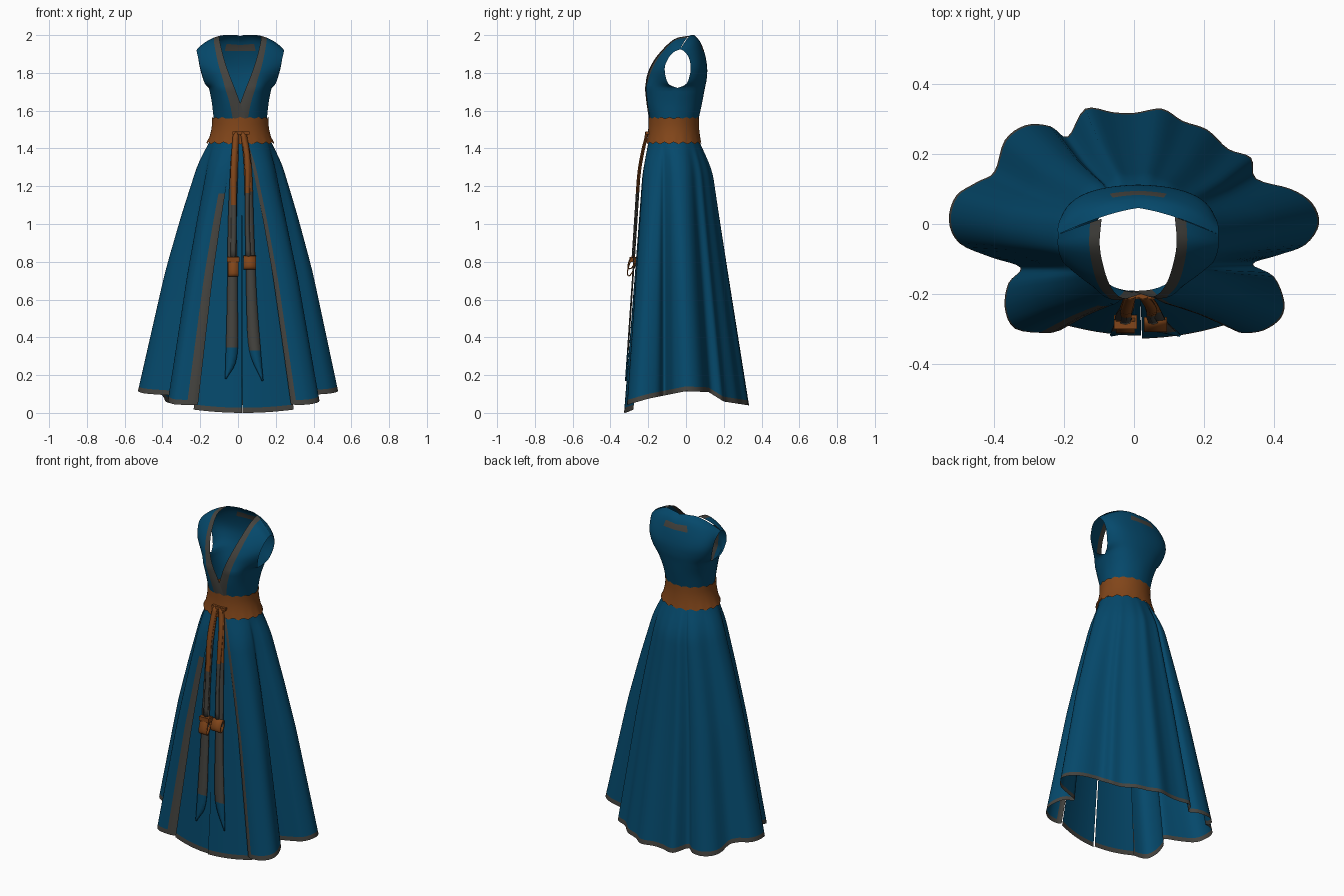
import bpy, bmesh, math
from mathutils import Vector

if "Cube" in bpy.data.objects:
    bpy.data.objects.remove(bpy.data.objects["Cube"])


def material(name, rgb):
    m = bpy.data.materials.new(name)
    m.diffuse_color = (*rgb, 1)
    m.use_nodes = True
    m.node_tree.nodes["Principled BSDF"].inputs["Base Color"].default_value = m.diffuse_color
    return m


BLUE = material("deep blue cloth", (0.0015, 0.066, 0.148))
TAN = material("tan leather", (0.22, 0.06, 0.010))
TRIM = material("grey brown trim", (0.058, 0.056, 0.049))
CX = 0.012          # centre line of the torso
CY = -0.065


def lerp_table(table, t):
    for (a, va), (b, vb) in zip(table, table[1:]):
        if t <= b:
            return va + (vb - va) * max(0, (t - a) / (b - a))
    return table[-1][1]


def smooth_table(table, t):
    d = max(0, min(.035, t, 1 - t))
    return sum(lerp_table(table, t + k * d / 2) for k in (-2, -1, 0, 1, 2)) / 5


def spline(pts, n):
    """Catmull-Rom curve through the points, n steps per span."""
    p = [Vector(q) for q in pts]
    p = [2 * p[0] - p[1]] + p + [2 * p[-1] - p[-2]]
    out = []
    for a, b, c, d in zip(p, p[1:], p[2:], p[3:]):
        for k in range(n):
            t = k / n
            out.append(0.5 * (2 * b + (c - a) * t + (2 * a - 5 * b + 4 * c - d) * t * t
                              + (3 * b - a - 3 * c + d) * t ** 3))
    return out + [p[-2]]


def sheets(name, parts, mats, rule=None, thick=0):
    """One mesh from grids of points; rule(part, column, row, centre) gives the material."""
    bm = bmesh.new()
    for s, cols in enumerate(parts):
        v = [[bm.verts.new(p) for p in col] for col in cols]
        for i in range(len(v) - 1):
            for j in range(len(v[0]) - 1):
                f = bm.faces.new((v[i][j], v[i + 1][j], v[i + 1][j + 1], v[i][j + 1]))
                f.smooth = True
                if rule:
                    f.material_index = rule(s, i, j, f.calc_center_median())
    bmesh.ops.remove_doubles(bm, verts=bm.verts, dist=0.0008)
    bmesh.ops.recalc_face_normals(bm, faces=bm.faces)
    me = bpy.data.meshes.new(name)
    bm.to_mesh(me)
    bm.free()
    for m in mats:
        me.materials.append(m)
    ob = bpy.data.objects.new(name, me)
    bpy.context.collection.objects.link(ob)
    if thick:
        mod = ob.modifiers.new("thickness", "SOLIDIFY")
        mod.thickness, mod.offset = thick, 0
    return ob


# ---- skirt: waist oval blended into a fluted hem, open at the front ----
HEM = [(.28, -.30), (.31, -.312), (.37, -.305), (.42, -.27), (.43, -.22), (.40, -.15),
       (.34, -.115), (.41, -.09), (.49, -.06), (.53, 0), (.51, .06), (.45, .10), (.35, .13),
       (.335, .19), (.27, .215), (.21, .27), (.14, .295), (.08, .33), (0, .318), (-.06, .32),
       (-.14, .33), (-.19, .25), (-.24, .28), (-.31, .283), (-.37, .24), (-.40, .15),
       (-.45, .12), (-.51, .08), (-.53, .01), (-.50, -.055), (-.41, -.095), (-.325, -.125),
       (-.36, -.17), (-.37, -.24), (-.34, -.30), (-.25, -.312), (-.212, -.305)]
HEM_Z = [(-.32, .04), (-.2, .075), (0, .115), (.12, .11), (.2, .06), (.33, .04)]
FX = [(0, 0), (.03, .05), (.085, .16), (.3, .40), (.52, .62), (1, 1)]
FY = [(0, 0), (.04, .10), (.11, .27), (.3, .42), (.52, .60), (1, 1)]
STEPS = [0, .015, .03, .045, .06, .085, .11, .13, .15, .2, .25, .3, .35, .4, .46, .52,
         .58, .64, .76, .88, .981, 1]
TOP = 1.44


def skirt_column(waist, hem, hz):
    return [(waist[0] + (hem[0] - waist[0]) * smooth_table(FX, t),
             waist[1] + (hem[1] - waist[1]) * smooth_table(FY, t),
             TOP + (hz - TOP) * t) for t in STEPS]


skirt = []
hem_curve = spline(HEM, 4)
last = len(hem_curve) - 1
for i, h in enumerate(hem_curve):
    a = math.atan2((h.y + .03) / .3, h.x / .5)
    # the front edges gather toward the middle of the waist
    a -= math.radians(24) * max(0, 1 - i / 24)
    a += math.radians(17) * max(0, 1 - (last - i) / 20)
    waist = (CX + .162 * math.cos(a), CY + .134 * math.sin(a))
    skirt.append(skirt_column(waist, h, lerp_table(HEM_Z, h.y)))


def skirt_rule(s, i, j, c):
    edge = (i < 4) or (i >= last - 5 and c.z < 1.15)
    return int(j == len(STEPS) - 2 or edge)


sheets("outer_skirt", [skirt], [BLUE, TRIM], skirt_rule)

# ---- front panel in two halves, parted at the lower centre ----
halves = []
for x0, x1, w0, w1, fwd in ((-.235, .020, -.065, .018, 0), (.023, .295, .018, .08, .008)):
    cols = []
    for k in range(9):
        u = k / 8
        x, w = x0 + (x1 - x0) * u, w0 + (w1 - w0) * u
        wy = CY - .128 * math.sqrt(1 - ((w - CX) / .162) ** 2)
        cols.append(skirt_column((w, wy), (x, -.32 - fwd * (1 - u) + .6 * (x - .03) ** 2),
                                 .25 * (x - .03) ** 2))
    halves.append(cols)
sheets("front_panel", halves, [BLUE, TRIM],
       lambda s, i, j, c: int(j == len(STEPS) - 2))

# ---- bodice: inner, middle and outer point of each row, bottom to shoulder ----
FRONT = [((-.03, -.19, 1.55), (.09, -.165, 1.55), (.14, -.06, 1.55)),
         ((0, -.198, 1.64), (.10, -.182, 1.64), (.15, -.055, 1.64)),
         ((.03, -.208, 1.72), (.12, -.185, 1.72), (.165, -.045, 1.72)),
         ((.05, -.205, 1.77), (.132, -.175, 1.77), (.188, -.095, 1.745)),
         ((.072, -.185, 1.83), (.148, -.16, 1.825), (.21, -.113, 1.82)),
         ((.093, -.14, 1.90), (.16, -.125, 1.89), (.222, -.095, 1.875)),
         ((.11, -.06, 1.977), (.17, -.065, 1.955), (.23, -.065, 1.91)),
         ((.105, .02, 1.997), (.17, -.005, 1.972), (.23, -.03, 1.925))]
BACK = [((0, .065, 1.55), (.1, .03, 1.55), (.14, -.06, 1.55)),
        ((0, .085, 1.64), (.11, .047, 1.64), (.15, -.055, 1.64)),
        ((0, .10, 1.72), (.13, .064, 1.72), (.165, -.045, 1.72)),
        ((0, .11, 1.77), (.14, .082, 1.77), (.188, .004, 1.745)),
        ((0, .112, 1.83), (.15, .088, 1.83), (.212, .025, 1.82)),
        ((0, .10, 1.90), (.15, .075, 1.895), (.223, .015, 1.88)),
        ((0, .077, 1.96), (.13, .052, 1.962), (.23, -.008, 1.913)),
        ((0, .046, 1.994), (.105, .02, 1.997), (.23, -.03, 1.925))]


def torso_sheet(rows, side, lift=0):
    cols = []
    for k in range(13):
        u = k / 12
        col = []
        for a, b, c in rows:
            p = (Vector(a) * (1 - u) * (1 - 2 * u) + Vector(b) * 4 * u * (1 - u)
                 + Vector(c) * u * (2 * u - 1))
            col.append((CX + side * p.x, p.y - lift * (1 - u), p.z))
        # separate spans below and above the bottom of the armhole
        pts = spline(col[:3], 4)[:-1] + spline(col[2:], 4)
        cols.append([(p.x, p.y, min(p.z, 2)) for p in pts])
    return cols


def bodice_rule(s, i, j, c):
    if s < 2:                                   # crossed neck edges
        return int(i < 3)
    return int(1.918 < c.z < 1.955 and abs(c.x - CX) < .075)   # nape facing


sheets("bodice", [torso_sheet(FRONT, 1), torso_sheet(FRONT, -1, .005),
                  torso_sheet(BACK, 1), torso_sheet(BACK, -1)], [BLUE, TRIM], bodice_rule)

# ---- wide belt with a slightly scalloped edge ----
belt = []
for k in range(73):
    a = 2 * math.pi * k / 72
    wave = .006 * math.cos(18 * a)
    belt.append([(CX + rx * math.cos(a), CY + ry * math.sin(a), z)
                 for rx, ry, z in ((.178, .146, 1.428 + wave), (.163, .140, 1.46),
                                   (.153, .135, 1.50), (.149, .133, 1.53),
                                   (.150, .133, 1.562 - wave * .7))])
sheets("belt", [belt], [TAN])


# ---- hanging sash ribbons ----
def front_y(z):
    return -.202 - .117 * smooth_table(FY, max(0, (TOP - z) / TOP))


def ribbon(name, path, off, change, tip=0):
    pts = spline(path, 5)                       # x, z, width
    cols = []
    for s in (-.5, 0, .5):
        cols.append([(x + s * w, front_y(z) - off * min(1, .3 + (1.5 - z) * 8)
                      - (.004 if s == 0 else 0), z) for x, z, w in pts])
    sheets(name, [cols], [TAN, TRIM, BLUE],
           lambda s, i, j, c: 2 if c.z < tip else int(c.z < change), .005)


ribbon("left_sash_tail", [(-.01, 1.48, .03), (-.02, 1.3, .04), (-.03, 1.0, .045),
                          (-.03, .6, .055), (-.035, .3, .06), (-.065, .18, .006)],
       .009, 1.28, .34)
ribbon("right_sash_tail", [(.03, 1.48, .03), (.052, 1.3, .04), (.062, .95, .045),
                           (.072, .6, .055), (.09, .33, .06), (.13, .17, .006)],
       .009, 1.18, .32)
ribbon("left_cord", [(-.01, 1.49, .03), (-.022, 1.3, .032), (-.022, 1.05, .028),
                     (-.025, .82, .028)], .018, 1.1)
ribbon("right_cord", [(.025, 1.49, .028), (.05, 1.33, .03), (.048, 1.05, .022),
                      (.055, .82, .026)], .018, 1.15)

# ---- folded loops at the cord ends, their band and the waist knot ----
for name, x0, x1, z, rz in (("left_loop", -.052, .003, .775, .05),
                            ("right_loop", .028, .095, .796, .033)):
    cols = []
    for x in (x0, x1):
        cols.append([(x, -.288 - .016 * math.cos(a) + .3 * rz * math.sin(a),
                      z + rz * math.sin(a)) for a in
                     (2 * math.pi * k / 16 for k in range(17))])
    sheets(name, [cols], [TAN], None, .006)

for name, loc, size in (("loop_band", (-.024, -.280, .812), (.066, .04, .026)),
                        ("waist_knot", (.015, -.205, 1.482), (.09, .02, .016))):
    bpy.ops.mesh.primitive_cube_add(size=1, location=loc)
    ob = bpy.context.object
    ob.name = name
    ob.scale = size
    ob.data.materials.append(TAN)
